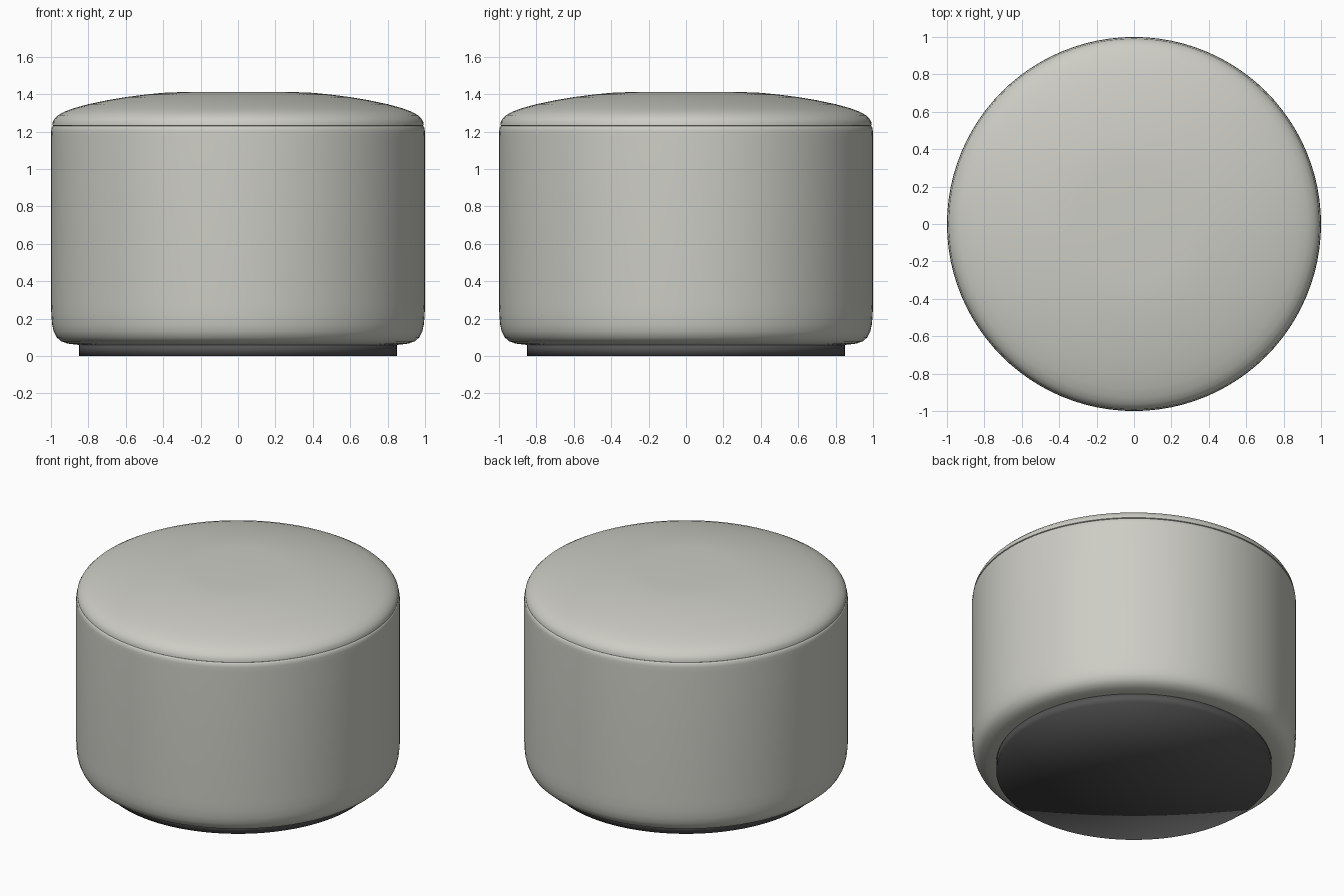
import bpy, bmesh, math

if "Cube" in bpy.data.objects:
    bpy.data.objects.remove(bpy.data.objects["Cube"])

def material(name, rgb):
    m = bpy.data.materials.new(name)
    m.diffuse_color = (*rgb, 1)
    m.use_nodes = True
    m.node_tree.nodes["Principled BSDF"].inputs["Base Color"].default_value = m.diffuse_color
    return m

fabric = material("warm grey fabric", (0.61, 0.61, 0.56))
dark = material("dark base", (0.09, 0.09, 0.09))

def lathe(name, profile, mat, angle=40, steps=96):
    """Spin an (r, z) profile, running bottom to top, round the z axis."""
    bm = bmesh.new()
    rings = []
    for r, z in profile:
        if r == 0:
            rings.append([bm.verts.new((0, 0, z))] * steps)
        else:
            rings.append([bm.verts.new((r * math.cos(2 * math.pi * i / steps),
                                        r * math.sin(2 * math.pi * i / steps), z))
                          for i in range(steps)])
    for a, b in zip(rings, rings[1:]):
        for i in range(steps):
            j = (i + 1) % steps
            bm.faces.new(list(dict.fromkeys((a[i], a[j], b[j], b[i]))))
    bmesh.ops.recalc_face_normals(bm, faces=bm.faces)
    me = bpy.data.meshes.new(name)
    bm.to_mesh(me)
    bm.free()
    me.materials.append(mat)
    ob = bpy.data.objects.new(name, me)
    bpy.context.collection.objects.link(ob)
    bpy.ops.object.select_all(action='DESELECT')
    ob.select_set(True)
    bpy.context.view_layer.objects.active = ob
    bpy.ops.object.shade_smooth_by_angle(angle=math.radians(angle))
    return ob

# Low plinth under the pouf, its lower edge shaded softly
lathe("base", [(0, 0), (0.85, 0), (0.85, 0.07), (0, 0.07)], dark, angle=100)

# Upholstered drum with a rounded bottom edge and a seam at the top
lathe("body", [(0, 0.058), (0.80, 0.058), (0.86, 0.06), (0.91, 0.066), (0.945, 0.078),
               (0.97, 0.10), (0.985, 0.13), (0.994, 0.17), (0.998, 0.22), (1, 0.28),
               (1, 1.17), (0.999, 1.20), (0.997, 1.22), (0.991, 1.228), (0.988, 1.23),
               (0, 1.23)], fabric)

# Domed seat cushion
lathe("seat", [(0, 1.23), (0.988, 1.23), (0.993, 1.233), (0.991, 1.25), (0.981, 1.268),
               (0.962, 1.287), (0.93, 1.305), (0.88, 1.324), (0.80, 1.346), (0.70, 1.367),
               (0.60, 1.384), (0.50, 1.397), (0.40, 1.407), (0.30, 1.411), (0, 1.412)], fabric)
